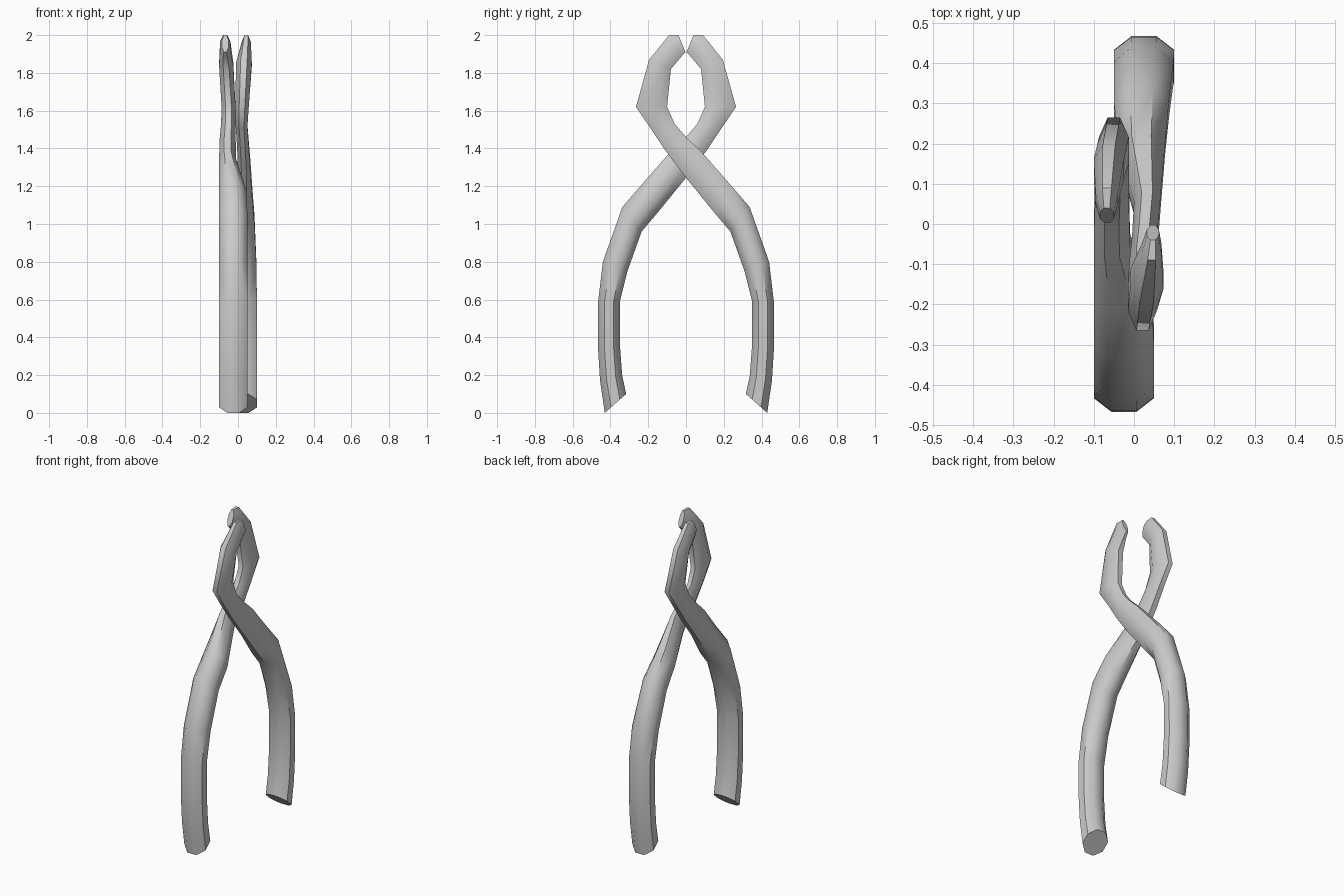
import bpy, bmesh, math

if "Cube" in bpy.data.objects:
    bpy.data.objects.remove(bpy.data.objects["Cube"])

SIDES = 8

# Cross-sections from grip end to jaw tip:
# upper edge (y, z), lower edge (y, z), x range of front arm, x range of rear arm
SECTIONS = [
    ((.43, .00), (.317, .10), (-.05, .10), (-.10, .05)),
    ((.455, .17), (.338, .20), (-.05, .10), (-.10, .05)),
    ((.467, .36), (.35, .36), (-.05, .10), (-.10, .05)),
    ((.465, .59), (.35, .59), (-.05, .10), (-.10, .05)),
    ((.44, .80), (.31, .75), (-.05, .098), (-.10, .05)),
    ((.337, 1.09), (.235, .96), (-.05, .087), (-.10, .05)),
    ((.22, 1.225), (.15, 1.06), (-.04, .077), (-.10, .045)),
    ((.08, 1.385), (.00, 1.245), (.00, .065), (-.10, -.01)),
    ((.00, 1.46), (-.11, 1.39), (-.005, .057), (-.098, -.012)),
    ((-.06, 1.53), (-.19, 1.51), (-.012, .05), (-.09, -.012)),
    ((-.10, 1.62), (-.265, 1.62), (-.015, .057), (-.087, -.013)),
    ((-.08, 1.82), (-.195, 1.87), (-.01, .073), (-.10, -.025)),
    ((-.03, 1.88), (-.09, 2.00), (.02, .068), (-.095, -.04)),
    ((-.003, 1.91), (-.04, 2.00), (.032, .062), (-.085, -.05)),
]


def make_arm(name, side, which):
    """Loft an octagonal arm; side flips y, which picks the x range."""
    bm = bmesh.new()
    rings = []
    for sec in SECTIONS:
        (ay, az), (by, bz) = sec[0], sec[1]
        x0, x1 = sec[2 + which]
        ring = []
        for k in range(SIDES):
            t = 2 * math.pi * (k + .5) / SIDES
            u = math.cos(t) / math.cos(math.pi / SIDES)
            v = math.sin(t) / math.cos(math.pi / SIDES)
            ring.append(bm.verts.new((
                (x0 + x1) / 2 + u * (x1 - x0) / 2,
                side * ((ay + by) / 2 + v * (ay - by) / 2),
                (az + bz) / 2 + v * (az - bz) / 2)))
        rings.append(ring)
    for r, s in zip(rings, rings[1:]):
        for k in range(SIDES):
            n = (k + 1) % SIDES
            bm.faces.new((r[k], r[n], s[n], s[k]))
    # Grip end and jaw tip caps
    bm.faces.new(rings[0])
    bm.faces.new(rings[-1])
    bmesh.ops.recalc_face_normals(bm, faces=bm.faces)
    mesh = bpy.data.meshes.new(name)
    bm.to_mesh(mesh)
    bm.free()
    obj = bpy.data.objects.new(name, mesh)
    bpy.context.collection.objects.link(obj)
    bpy.ops.object.select_all(action='DESELECT')
    obj.select_set(True)
    bpy.context.view_layer.objects.active = obj
    bpy.ops.object.shade_smooth_by_angle(angle=math.radians(50))
    return obj


# Two crossing arms
make_arm("front_arm", 1, 0)
make_arm("rear_arm", -1, 1)
